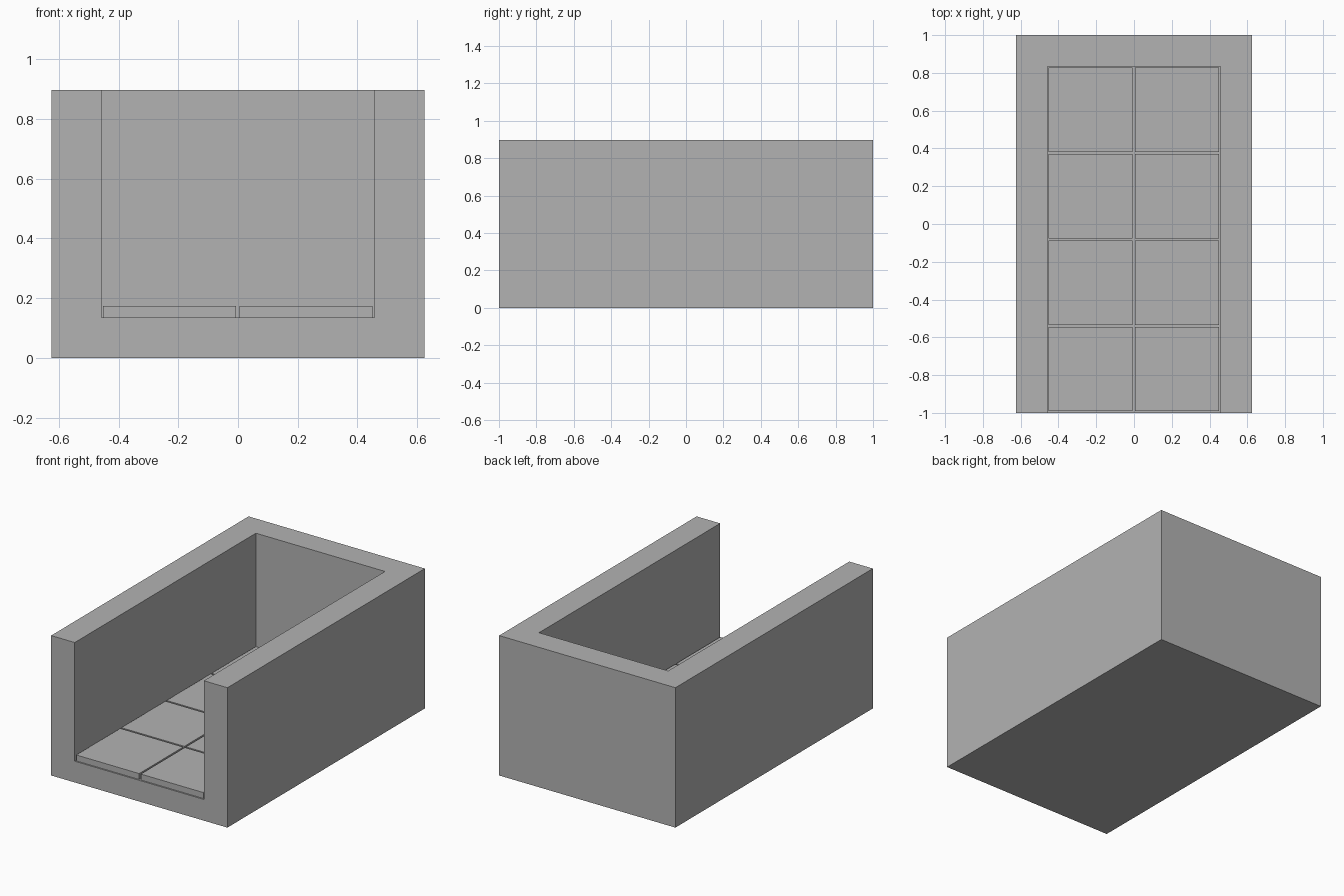
import bpy

default = bpy.data.objects.get("Cube")
if default:
    bpy.data.objects.remove(default, do_unlink=True)

# Single plain grey
grey = bpy.data.materials.new("concrete_grey")
grey.use_nodes = True
colour = (0.45, 0.45, 0.45, 1)
grey.diffuse_color = colour
grey.node_tree.nodes["Principled BSDF"].inputs["Base Color"].default_value = colour


def box(name, low, high):
    """Axis-aligned box between two opposite corners."""
    bpy.ops.mesh.primitive_cube_add(size=1)
    obj = bpy.context.object
    obj.name = obj.data.name = name
    for v in obj.data.vertices:
        v.co = [h if c > 0 else l for c, l, h in zip(v.co, low, high)]
    obj.data.materials.append(grey)
    return obj


WIDTH, HEIGHT = 0.625, 0.897
INNER, BACK, FLOOR = 0.458, 0.835, 0.136

# Trough open at the top and the front
shell = box("shell", (-WIDTH, -1, 0), (WIDTH, 1, HEIGHT))
cutter = box("cavity_cutter", (-INNER, -1.5, FLOOR), (INNER, BACK, 1.5))
cutter.hide_render = True
cut = shell.modifiers.new("cavity", 'BOOLEAN')
cut.operation = 'DIFFERENCE'
cut.solver = 'EXACT'
cut.object = cutter
bpy.context.view_layer.objects.active = shell
bpy.ops.object.modifier_apply(modifier=cut.name)
bpy.data.objects.remove(cutter, do_unlink=True)

# Floor slabs, two columns by four rows, with narrow gaps
SLAB, PITCH, THICK = 0.446, 0.4575, 0.038
for column in range(2):
    for row in range(4):
        x = -0.453 + column * PITCH
        y = -0.991 + row * PITCH
        box(f"floor_slab_{column + 1}_{row + 1}",
            (x, y, FLOOR), (x + SLAB, y + SLAB, FLOOR + THICK))
